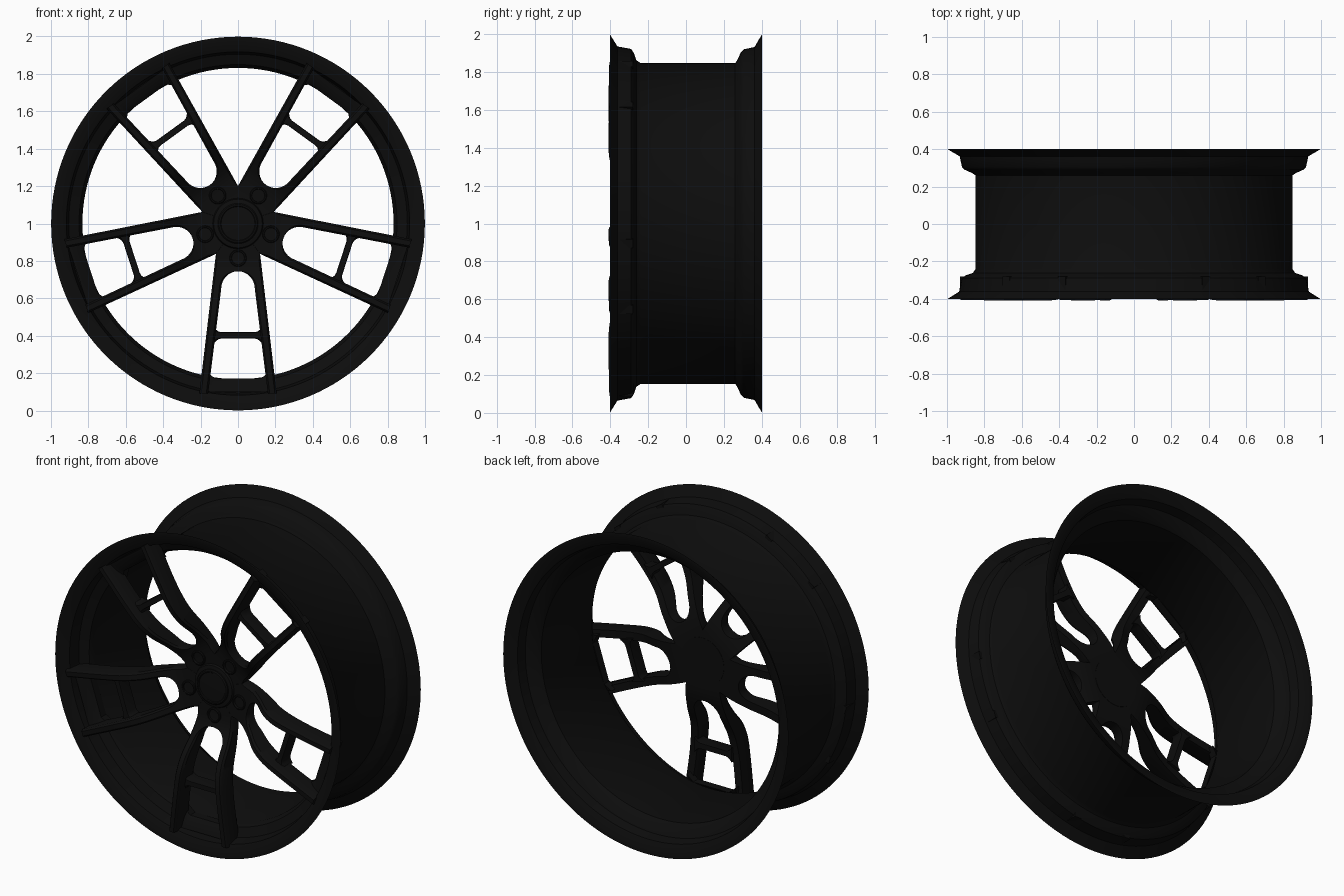
import bpy, bmesh, math

if "Cube" in bpy.data.objects:
    bpy.data.objects.remove(bpy.data.objects["Cube"])

BLACK = bpy.data.materials.new("satin_black")
BLACK.diffuse_color = (0.004, 0.004, 0.004, 1)
BLACK.use_nodes = True
BLACK.node_tree.nodes["Principled BSDF"].inputs["Base Color"].default_value = BLACK.diffuse_color
CZ = 1.0  # wheel axis height


def finish(name, bm, angle=35):
    bmesh.ops.recalc_face_normals(bm, faces=bm.faces)
    me = bpy.data.meshes.new(name)
    bm.to_mesh(me)
    bm.free()
    me.materials.append(BLACK)
    ob = bpy.data.objects.new(name, me)
    bpy.context.collection.objects.link(ob)
    bpy.ops.object.select_all(action='DESELECT')
    ob.select_set(True)
    bpy.context.view_layer.objects.active = ob
    bpy.ops.object.shade_smooth_by_angle(angle=math.radians(angle))
    return ob


def lathe(name, profile, seg, closed, centre=(0, 0)):
    """Revolve (radius, y) points round an axis parallel to y."""
    bm = bmesh.new()
    rings = []
    for r, y in profile:
        rings.append([bm.verts.new((centre[0] + r * math.cos(2 * math.pi * i / seg), y,
                                    CZ + centre[1] + r * math.sin(2 * math.pi * i / seg)))
                      for i in range(seg)])
    pairs = list(zip(rings, rings[1:]))
    if closed:
        pairs.append((rings[-1], rings[0]))
    else:
        bm.faces.new(rings[0])
        bm.faces.new(rings[-1])
    for a, b in pairs:
        for i in range(seg):
            j = (i + 1) % seg
            bm.faces.new((a[i], a[j], b[j], b[i]))
    return finish(name, bm)


def loft(bm, sections, place):
    rows = [[bm.verts.new(place(*p)) for p in s] for s in sections]
    n = len(rows[0])
    for a, b in zip(rows, rows[1:]):
        for i in range(n):
            j = (i + 1) % n
            bm.faces.new((a[i], a[j], b[j], b[i]))
    bm.faces.new(rows[0])
    bm.faces.new(rows[-1])


def curve(points, t):
    """Smoothly eased interpolation through (t, value) points."""
    if t <= points[0][0]:
        return points[0][1]
    for k in range(len(points) - 1):
        (a, va), (b, vb) = points[k], points[k + 1]
        if t <= b:
            m = []
            for q in (k, k + 1):
                lo, hi = max(q - 1, 0), min(q + 1, len(points) - 1)
                m.append((points[hi][1] - points[lo][1]) / (points[hi][0] - points[lo][0]))
            u, h = (t - a) / (b - a), b - a
            return ((2*u**3 - 3*u*u + 1) * va + (u**3 - 2*u*u + u) * h * m[0]
                    + (3*u*u - 2*u**3) * vb + (u**3 - u*u) * h * m[1])
    return points[-1][1]


FRONT = [(0.0, -0.235), (0.22, -0.24), (0.32, -0.29), (0.42, -0.365), (0.52, -0.402),
         (0.65, -0.409), (0.91, -0.405)]
BACK = [(0.0, -0.17), (0.2, -0.17), (0.34, -0.21), (0.48, -0.27), (0.65, -0.29), (0.91, -0.28)]


def outer_x(t):
    return min(t * math.tan(math.radians(36)), 0.118 + 0.119 * (t - 0.162))


def inner_x(t):
    if t <= 0.255:
        return 0.0
    x = 0.09 + 0.125 * (t - 0.35)
    if t < 0.35:  # rounded inner end of the window
        x = 0.09 * math.sqrt(max(0, 1 - ((0.35 - t) / 0.095) ** 2))
    return x


# Rim barrel with front and rear flanges
lathe("rim", [(0.999, -0.402), (0.972, -0.385), (0.935, -0.362), (0.922, -0.29), (0.9, -0.275),
              (0.862, -0.262), (0.847, -0.24), (0.847, 0.26), (0.865, 0.272), (0.905, 0.29),
              (0.92, 0.305), (0.932, 0.362), (0.972, 0.385), (0.999, 0.402),
              (0.975, 0.402), (0.918, 0.375), (0.905, 0.315), (0.85, 0.285), (0.832, 0.26),
              (0.832, -0.24), (0.85, -0.275), (0.905, -0.3), (0.918, -0.375), (0.975, -0.402)],
      128, True)

# Five twin spokes, each with two bars, a crossbar and an outer pad
ts = [0.01, 0.06, 0.11, 0.162, 0.2, 0.23, 0.255, 0.257, 0.262, 0.27, 0.28, 0.295, 0.31, 0.33]
ts += [0.35 + 0.56 * i / 22 for i in range(23)]
for k in range(5):
    ang = math.radians(-90 + 72 * k)
    dx, dz = math.cos(ang), math.sin(ang)
    bm = bmesh.new()
    for side in (-1, 1):
        def place(x, y, t, s=side):
            return (t * dx - s * x * dz, y, CZ + t * dz + s * x * dx)
        sections = []
        for t in ts:
            xi, xo = inner_x(t), outer_x(t)
            yf, yb = curve(FRONT, t), curve(BACK, t)
            ci = min(0.01, xi * 0.3)
            co = 0.01 if t > 0.165 else 0.0005
            sections.append([(xi, yb, t), (xi, yf + 1.5 * ci, t), (xi + ci, yf, t),
                             (xo - co, yf, t), (xo, yf + 1.5 * co, t), (xo, yb, t)])
        loft(bm, sections, place)

    def place0(x, y, t):
        return (t * dx - x * dz, y, CZ + t * dz + x * dx)
    # crossbar, flared where it meets the bars
    bar = []
    for x in (-0.13, -0.118, -0.105, -0.09, 0.09, 0.105, 0.118, 0.13):
        h = 0.017 + max(0, abs(x) - 0.09) ** 2 * 18
        bar.append([(x, -0.27, 0.598 - h), (x, -0.345, 0.598 - h), (x, -0.355, 0.592 - h * 0.5),
                    (x, -0.355, 0.604 + h * 0.5), (x, -0.345, 0.598 + h), (x, -0.27, 0.598 + h)])
    loft(bm, bar, place0)
    # pad closing the window at the rim
    pad = []
    for x in (-0.17, -0.145, -0.125, 0.125, 0.145, 0.17):
        t0 = 0.828 - max(0, abs(x) - 0.125) * 0.9
        pad.append([(x, -0.25, t0), (x, -0.3, t0), (x, -0.325, 0.85), (x, -0.34, 0.9), (x, -0.29, 0.9)])
    loft(bm, pad, place0)
    finish("twin_spoke", bm)

    # lug seat ring and nut
    c = (0.185 * dx, 0.185 * dz)
    lathe("lug_seat", [(0.046, -0.2), (0.046, -0.243), (0.042, -0.247), (0.036, -0.247),
                       (0.034, -0.242), (0.034, -0.2)], 24, True, c)

# Hub body and centre cap
lathe("hub", [(0.15, -0.165), (0.15, -0.2), (0.13, -0.246), (0.112, -0.25)], 48, False)
lathe("centre_cap", [(0.108, -0.2), (0.108, -0.258), (0.102, -0.264), (0.094, -0.264),
                     (0.09, -0.259), (0.05, -0.262), (0.01, -0.263)], 48, False)
